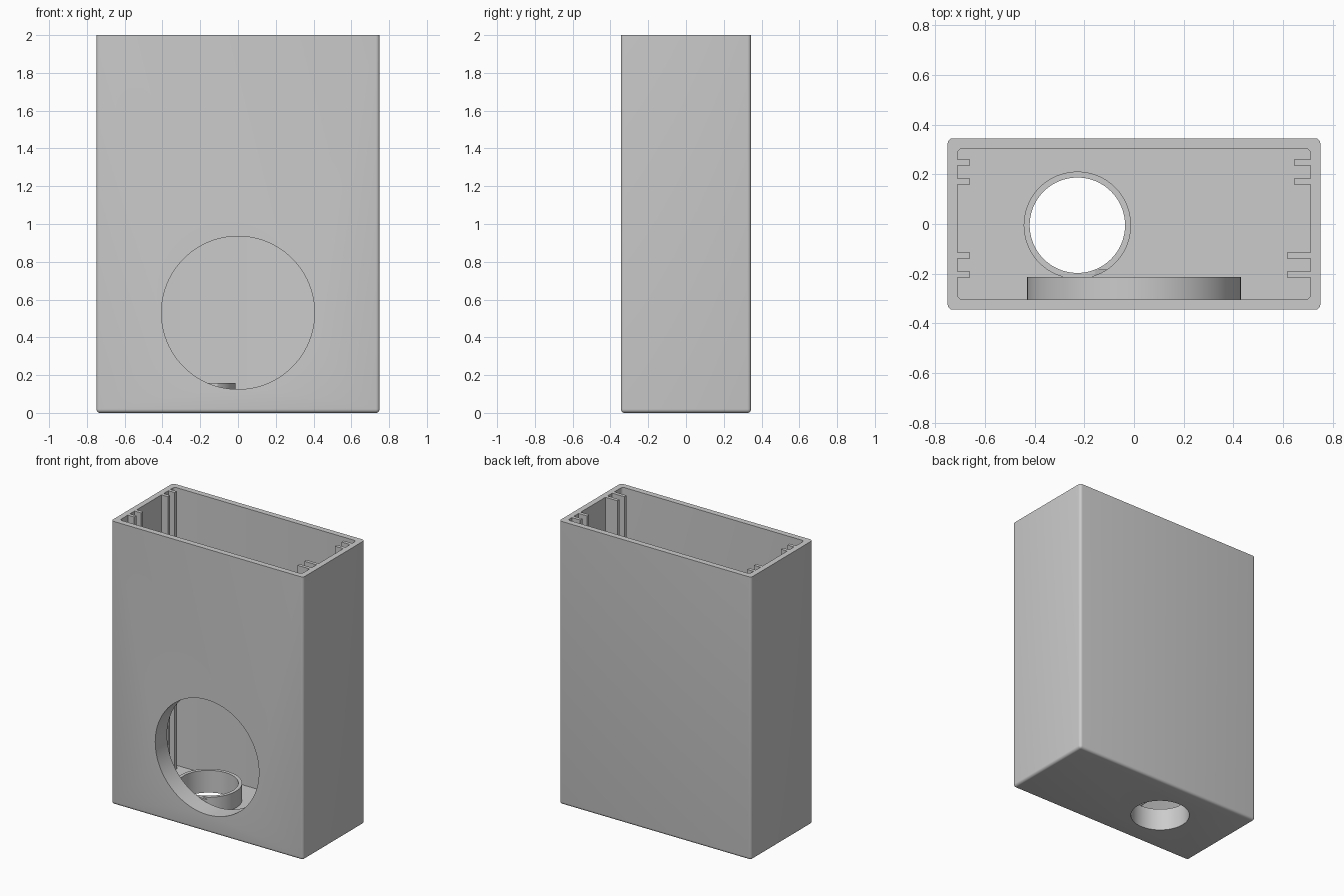
import bpy
import bmesh
from math import radians
from mathutils import Matrix, Vector

if "Cube" in bpy.data.objects:
    bpy.data.objects.remove(bpy.data.objects["Cube"], do_unlink=True)

grey = bpy.data.materials.new("plain grey")
grey.use_nodes = True
colour = (0.6, 0.6, 0.6, 1)
grey.diffuse_color = colour
grey.node_tree.nodes["Principled BSDF"].inputs["Base Color"].default_value = colour


def finish(name, bm):
    bmesh.ops.recalc_face_normals(bm, faces=bm.faces)
    mesh = bpy.data.meshes.new(name)
    bm.to_mesh(mesh)
    bm.free()
    mesh.materials.append(grey)
    obj = bpy.data.objects.new(name, mesh)
    bpy.context.collection.objects.link(obj)
    return obj


def box(name, low, high, radius=0, round_bottom=False):
    """Box between two corners, with rounded upright and bottom edges."""
    low, high = Vector(low), Vector(high)
    bm = bmesh.new()
    bmesh.ops.create_cube(bm, size=1)
    for v in bm.verts:
        v.co = (low + high) / 2 + v.co * (high - low)
    if radius:
        edges = []
        for e in bm.edges:
            a, b = (v.co.z for v in e.verts)
            upright = abs(a - b) > 0.01
            bottom = max(a, b) < low.z + 0.01
            if upright or (bottom and round_bottom):
                edges.append(e)
        bmesh.ops.bevel(bm, geom=edges, offset=radius, segments=5,
                        profile=0.5, affect='EDGES')
    return finish(name, bm)


def cylinder(name, radius, start, end, axis):
    start, end = Vector(start), Vector(end)
    turn = Matrix.Rotation(radians(90), 4, 'X') if axis == 'Y' else Matrix()
    bm = bmesh.new()
    bmesh.ops.create_cone(bm, cap_ends=True, segments=96, radius1=radius,
                          radius2=radius, depth=(end - start).length,
                          matrix=Matrix.Translation((start + end) / 2) @ turn)
    return finish(name, bm)


def combine(target, tool, operation):
    mod = target.modifiers.new("combine", 'BOOLEAN')
    mod.operation = operation
    mod.solver = 'EXACT'
    mod.object = tool
    bpy.ops.object.select_all(action='DESELECT')
    bpy.context.view_layer.objects.active = target
    target.select_set(True)
    bpy.ops.object.modifier_apply(modifier=mod.name)
    bpy.data.objects.remove(tool, do_unlink=True)


# Open-topped case with rounded upright and bottom edges
case = box("case", (-0.75, -0.345, 0), (0.75, 0.345, 2), 0.02, True)

# Cavity, notched so that the guide rails stay standing on the side walls
cavity = box("cavity", (-0.71, -0.304, 0.04), (0.71, 0.304, 2.2), 0.02)
for y, right_tip in ((0.248, 0.644), (0.172, 0.644), (-0.127, 0.616), (-0.203, 0.616)):
    for inner, outer in ((-0.66, -0.8), (right_tip, 0.8)):
        rail = box("rail", (min(inner, outer), y - 0.012, -0.1),
                   (max(inner, outer), y + 0.012, 2.4))
        combine(cavity, rail, 'DIFFERENCE')
combine(case, cavity, 'DIFFERENCE')

# Collar behind the front opening and tube around the floor opening
px, py = -0.228, -0.005
combine(case, cylinder("collar", 0.43, (0, -0.33, 0.53), (0, -0.214, 0.53), 'Y'), 'UNION')
combine(case, cylinder("tube", 0.216, (px, py, 0.02), (px, py, 0.157), 'Z'), 'UNION')

# Bore both openings
combine(case, cylinder("front_bore", 0.405, (0, -0.5, 0.53), (0, -0.185, 0.53), 'Y'), 'DIFFERENCE')
combine(case, cylinder("floor_bore", 0.192, (px, py, -0.1), (px, py, 0.3), 'Z'), 'DIFFERENCE')

bpy.ops.object.shade_smooth_by_angle(angle=radians(30))
